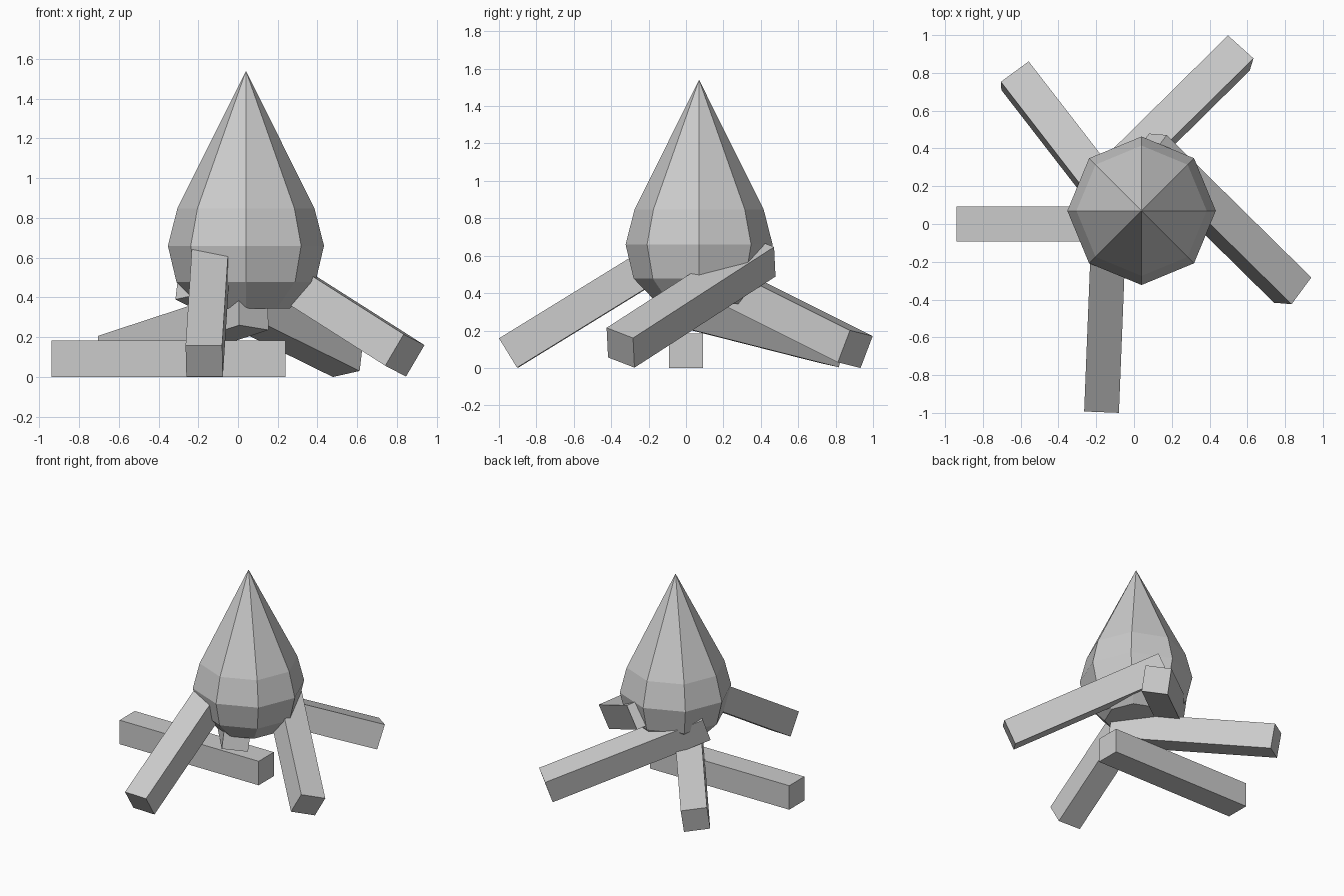
import bpy, math
from mathutils import Vector

if "Cube" in bpy.data.objects:
    bpy.data.objects.remove(bpy.data.objects["Cube"])

SIZE = 0.184    # log thickness
LENGTH = 1.18   # log length


def make_object(name, verts, faces):
    mesh = bpy.data.meshes.new(name)
    mesh.from_pydata(verts, [], faces)
    mesh.update()
    obj = bpy.data.objects.new(name, mesh)
    bpy.context.collection.objects.link(obj)
    return obj


def log(name, start, direction, side):
    """Square log from the centre of its outer end, running inward."""
    d = Vector(direction).normalized()
    s = Vector(side)
    s = (s - d * s.dot(d)).normalized()
    u = d.cross(s)
    h = SIZE / 2
    verts = [Vector(start) + d * t + s * a * h + u * b * h
             for t in (0, LENGTH)
             for a, b in ((-1, -1), (1, -1), (1, 1), (-1, 1))]
    faces = [(3, 2, 1, 0), (4, 5, 6, 7)]
    faces += [(i, (i + 1) % 4, 4 + (i + 1) % 4, 4 + i) for i in range(4)]
    return make_object(name, verts, faces)


def flame(name, cx, cy, profile, tip_z, sides=8):
    """Faceted teardrop: stacked rings closed by a flat base and a tip."""
    verts = [(cx + r * math.cos(i * math.tau / sides),
              cy + r * math.sin(i * math.tau / sides), z)
             for r, z in profile for i in range(sides)]
    verts.append((cx, cy, tip_z))
    tip, top = len(verts) - 1, (len(profile) - 1) * sides
    faces = [tuple(reversed(range(sides)))]
    for k in range(len(profile) - 1):
        for i in range(sides):
            a, b = k * sides + i, k * sides + (i + 1) % sides
            faces.append((a, b, b + sides, a + sides))
    faces += [(top + i, top + (i + 1) % sides, tip) for i in range(sides)]
    return make_object(name, verts, faces)


# Flame
flame("flame", 0.04, 0.07,
      [(0.22, 0.343), (0.35, 0.478), (0.393, 0.66), (0.345, 0.848)], 1.54)

# Logs: one flat on the ground, four leaning into the flame
log("ground_log", (-0.94, 0, 0.092), (1, 0, 0), (0, 1, 0))
log("front_log", (-0.17, -0.948, 0.08), (0.04, 1, 0.615), (1, -0.04, 0))
log("front_right_log", (0.84, -0.35, 0.108), (-0.645, 0.635, 0.41), (-0.105, -0.14, 0.055))
log("back_right_log", (0.555, 0.905, 0.1), (-0.672, -0.663, 0.331), (0.133, -0.12, 0.03))
log("back_left_log", (-0.63, 0.785, 0.105), (0.60, -0.775, 0.197), (0.14, 0.11, -0.025))
